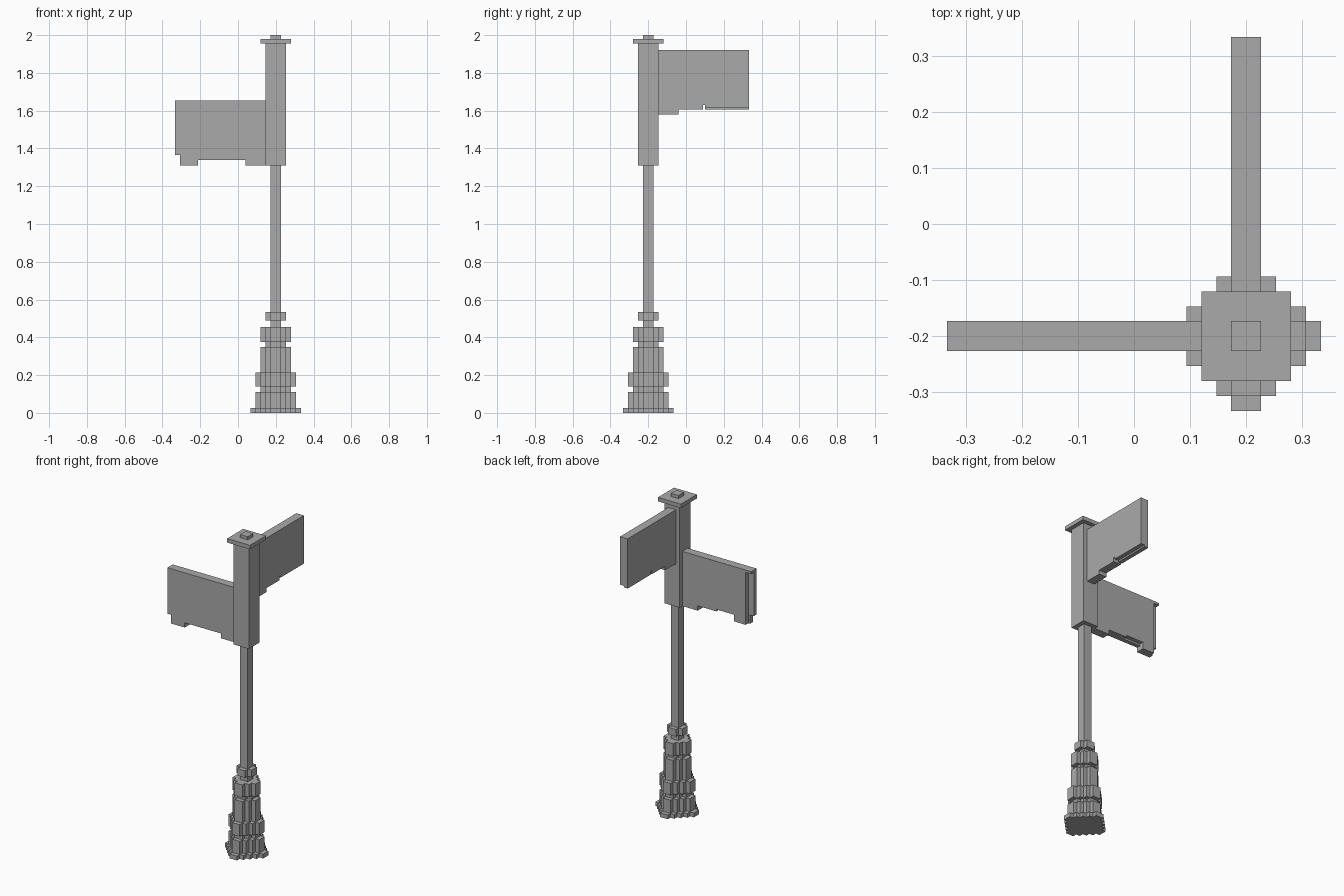
import bpy, bmesh
from mathutils import Matrix, Vector

default = bpy.data.objects.get("Cube")
if default:
    bpy.data.objects.remove(default, do_unlink=True)

U = 2 / 75                      # block unit
POST = Vector((0.2, -0.2, 0))   # post axis

grey = bpy.data.materials.new("plain grey")
grey.use_nodes = True
grey.diffuse_color = (0.4, 0.4, 0.4, 1)
grey.node_tree.nodes["Principled BSDF"].inputs["Base Color"].default_value = (0.4, 0.4, 0.4, 1)


def finish(name, bm):
    bmesh.ops.recalc_face_normals(bm, faces=bm.faces)
    mesh = bpy.data.meshes.new(name)
    bm.to_mesh(mesh)
    bm.free()
    mesh.materials.append(grey)
    obj = bpy.data.objects.new(name, mesh)
    bpy.context.collection.objects.link(obj)
    return obj


def prism(name, outline, axis, start, depth):
    """Extrude a flat outline of 3D points along an axis."""
    bm = bmesh.new()
    verts = [bm.verts.new(p + axis * start) for p in outline]
    face = bm.faces.new(verts)
    top = bmesh.ops.extrude_face_region(bm, geom=[face])["geom"]
    moved = [v for v in top if isinstance(v, bmesh.types.BMVert)]
    bmesh.ops.translate(bm, verts=moved, vec=axis * depth)
    return finish(name, bm)


def tier(name, n, low, high, stepped=True):
    """Square block, or one with stair-stepped corners, n units in radius."""
    quarter = [(n, n)]
    if stepped:
        quarter = [(n - k, k + j) for k in range(n) for j in (0, 1)][1:]
    outline = []
    for turn in range(4):
        for x, y in quarter:
            for _ in range(turn):
                x, y = -y, x
            outline.append(POST + Vector((x * U, y * U, 0)))
    prism(name, outline, Vector((0, 0, 1)), low, high - low)


# Stepped base and post
tier("base_foot", 5, 0, 0.027)
tier("base_plinth", 4, 0.027, 0.11)
tier("base_neck", 3, 0.11, 0.14)
tier("base_wide_ring", 4, 0.14, 0.215)
tier("base_column", 3, 0.215, 0.35)
tier("base_groove", 2, 0.35, 0.375)
tier("base_upper_ring", 3, 0.375, 0.455)
tier("base_collar", 2, 0.49, 0.535)
tier("pole", 1, 0.455, 1.31, False)
tier("sign_holder", 2, 1.31, 1.955, False)
tier("cap", 3, 1.955, 1.98, False)
tier("finial", 1, 1.98, 2.0, False)

# Sign panels, each made of two layers with different lower edges
WEST, NORTH = Vector((-1, 0, 0)), Vector((0, 1, 0))
EAST, UP = Vector((1, 0, 0)), Vector((0, 0, 1))


def layer(name, along, across, start, points):
    """Panel layer from (distance from post axis, height) points."""
    outline = [POST + along * d + UP * z for d, z in points]
    prism(name, outline, across, start, U)


layer("low_sign_front", WEST, NORTH, -U, [
    (0.053, 1.655), (0.053, 1.31), (0.16, 1.31), (0.16, 1.34), (0.413, 1.34),
    (0.413, 1.31), (0.507, 1.31), (0.507, 1.365), (0.533, 1.365), (0.533, 1.655)])
layer("low_sign_back", WEST, NORTH, 0, [
    (0.053, 1.655), (0.053, 1.31), (0.16, 1.31), (0.16, 1.34), (0.29, 1.34),
    (0.29, 1.352), (0.413, 1.352), (0.413, 1.31), (0.495, 1.31),
    (0.495, 1.64), (0.533, 1.64), (0.533, 1.655)])
layer("high_sign_left", NORTH, EAST, 0, [
    (0.053, 1.92), (0.053, 1.58), (0.16, 1.58), (0.16, 1.605), (0.29, 1.605),
    (0.29, 1.63), (0.30, 1.63), (0.30, 1.617), (0.533, 1.617), (0.533, 1.92)])
layer("high_sign_right", NORTH, EAST, -U, [
    (0.053, 1.92), (0.053, 1.58), (0.16, 1.58), (0.16, 1.605), (0.29, 1.605),
    (0.29, 1.63), (0.30, 1.63), (0.30, 1.607), (0.533, 1.607), (0.533, 1.92)])
